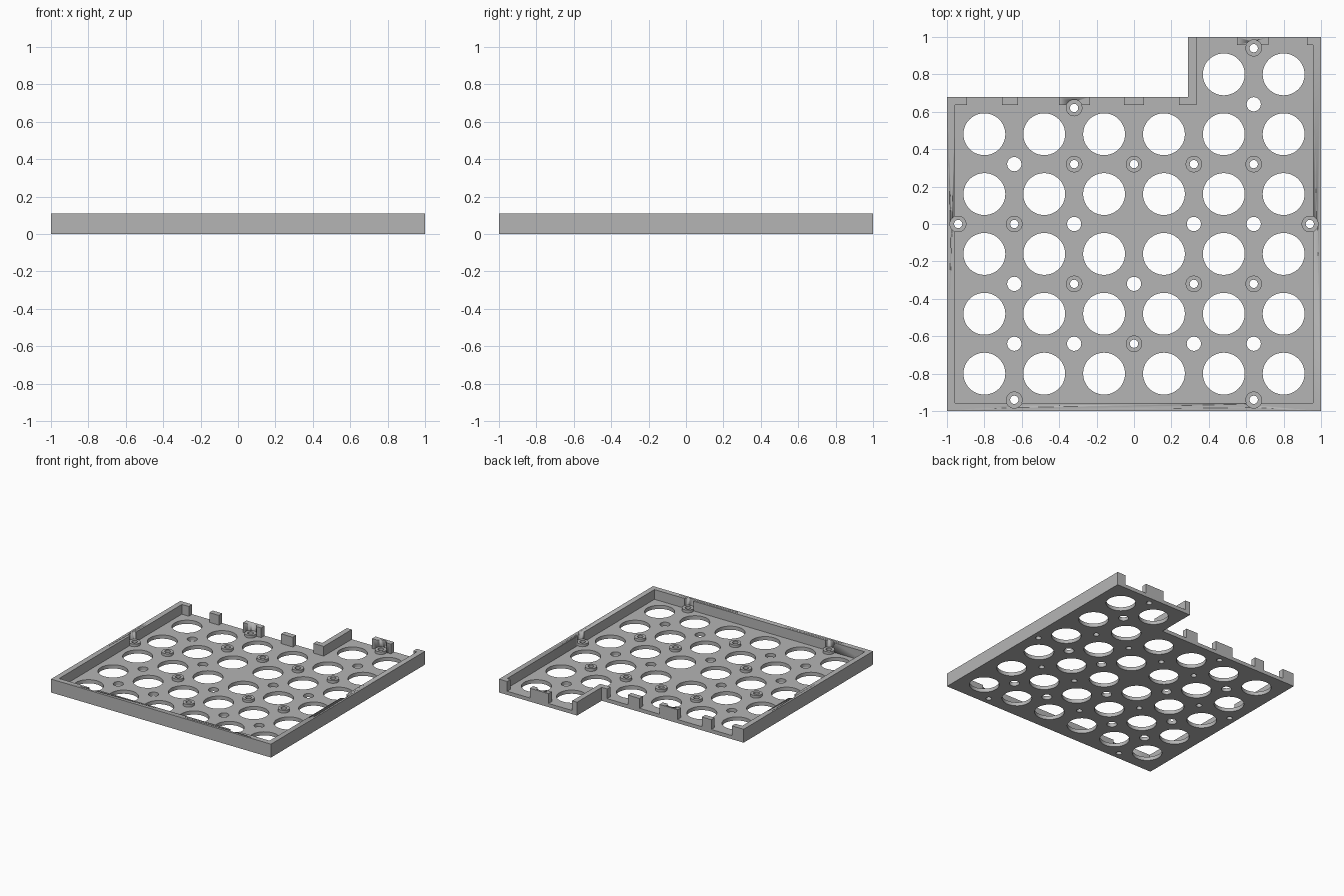
import bpy
from math import cos, sin, tau, radians

if "Cube" in bpy.data.objects:
    bpy.data.objects.remove(bpy.data.objects["Cube"])

PLATE_TOP, BOSS_TOP, WALL_TOP = 0.03, 0.052, 0.11
BACK, NOTCH_X = 0.68, 0.29     # back edge of the wide part, left edge of the narrow part
WALL = 0.044                   # wall thickness
BOSS_R, SCREW_R, PEG_R, KEY_R = 0.044, 0.022, 0.038, 0.112

grey = bpy.data.materials.new("matte grey")
grey.use_nodes = True
grey.diffuse_color = (0.46, 0.46, 0.46, 1)
grey.node_tree.nodes["Principled BSDF"].inputs["Base Color"].default_value = (0.46, 0.46, 0.46, 1)


def circle(x, y, r, n=48):
    return [(x + r * cos(tau * i / n), y + r * sin(tau * i / n)) for i in range(n)]


def rect(x0, y0, x1, y1):
    return [(x0, y0), (x1, y0), (x1, y1), (x0, y1)]


def slab(name, loops, z0, z1):
    """Extrude flat outlines; inner loops become holes."""
    curve = bpy.data.curves.new(name, "CURVE")
    curve.dimensions = "2D"
    curve.fill_mode = "BOTH"
    curve.extrude = (z1 - z0) / 2
    for loop in loops:
        spline = curve.splines.new("POLY")
        spline.points.add(len(loop) - 1)
        for point, (x, y) in zip(spline.points, loop):
            point.co = (x, y, 0, 1)
        spline.use_cyclic_u = True
    obj = bpy.data.objects.new(name, curve)
    bpy.context.collection.objects.link(obj)
    bpy.ops.object.select_all(action="DESELECT")
    obj.select_set(True)
    bpy.context.view_layer.objects.active = obj
    bpy.ops.object.convert(target="MESH")
    obj = bpy.context.object
    obj.name = name
    obj.location.z = (z0 + z1) / 2
    # weld the caps to the sides so each slab is one closed solid
    bpy.ops.object.mode_set(mode="EDIT")
    bpy.ops.mesh.select_all(action="SELECT")
    bpy.ops.mesh.remove_doubles(threshold=0.0001)
    bpy.ops.mesh.normals_make_consistent(inside=False)
    bpy.ops.object.mode_set(mode="OBJECT")
    obj.data.materials.clear()
    obj.data.materials.append(grey)
    bpy.ops.object.shade_smooth_by_angle(angle=radians(30))
    return obj


# Screw bosses: inner ones on the grid, edge ones cut into the walls
inner_bosses = [(-.32, .32), (0, .32), (.32, .32), (.64, .32), (-.64, 0),
                (-.32, -.32), (.32, -.32), (.64, -.32), (0, -.64)]
edge_bosses = [(.64, .94), (-.32, .62), (-.94, 0), (.94, 0), (-.64, -.94), (.64, -.94)]
bosses = inner_bosses + edge_bosses

# Plain peg holes fill the remaining grid points
pegs = [(.64, .64), (-.64, .32), (-.32, 0), (.32, 0), (.64, 0), (-.64, -.32),
        (0, -.32), (-.64, -.64), (-.32, -.64), (.32, -.64), (.64, -.64)]

# Large round openings, with the top row only in the narrow part
steps = [-.8, -.48, -.16, .16, .48, .8]
keys = [(x, y) for x in steps for y in steps if y < BACK or x > NOTCH_X]

# Base plate
outline = [(-1, -1), (1, -1), (1, 1), (NOTCH_X, 1), (NOTCH_X, BACK), (-1, BACK)]
holes = [circle(x, y, KEY_R) for x, y in keys]
holes += [circle(x, y, PEG_R) for x, y in pegs]
holes += [circle(x, y, SCREW_R) for x, y in bosses]
slab("base_plate", [outline] + holes, 0, PLATE_TOP)

# Boss rings
for i, (x, y) in enumerate(bosses):
    slab(f"screw_boss_{i + 1}", [circle(x, y, BOSS_R), circle(x, y, SCREW_R)], PLATE_TOP, BOSS_TOP)

# Outer wall with short returns at the back corners
w, b = 1 - WALL, BACK - WALL
walls = [slab("outer_wall", [[(-1, BACK), (-1, -1), (1, -1), (1, 1), (.925, 1), (.925, w), (w, w),
                              (w, -w), (-w, -w), (-w, b), (-.893, b), (-.893, BACK)]],
              PLATE_TOP, WALL_TOP)]

# Wall along the step, with its return
n = NOTCH_X + WALL
walls.append(slab("step_wall", [[(NOTCH_X, 1), (NOTCH_X, BACK), (.24, BACK), (.24, b), (n, b), (n, 1)]],
                  PLATE_TOP, WALL_TOP))

# Separate tabs on the back edges
for i, (x0, x1, y) in enumerate([(-.706, -.62, BACK), (-.4, -.235, BACK), (-.053, .053, BACK), (.55, .72, 1)]):
    walls.append(slab(f"back_tab_{i + 1}", [rect(x0, y - WALL, x1, y)], PLATE_TOP, WALL_TOP))

# Round recesses in the walls above the edge bosses
cutter = slab("recess_cutter", [circle(x, y, BOSS_R) for x, y in edge_bosses], PLATE_TOP - .01, WALL_TOP + .02)
cutter.hide_render = True
cutter.hide_viewport = True
for wall in walls:
    if wall.name in ("outer_wall", "back_tab_2", "back_tab_4"):
        mod = wall.modifiers.new("recess", "BOOLEAN")
        mod.operation = "DIFFERENCE"
        mod.solver = "EXACT"
        mod.object = cutter
